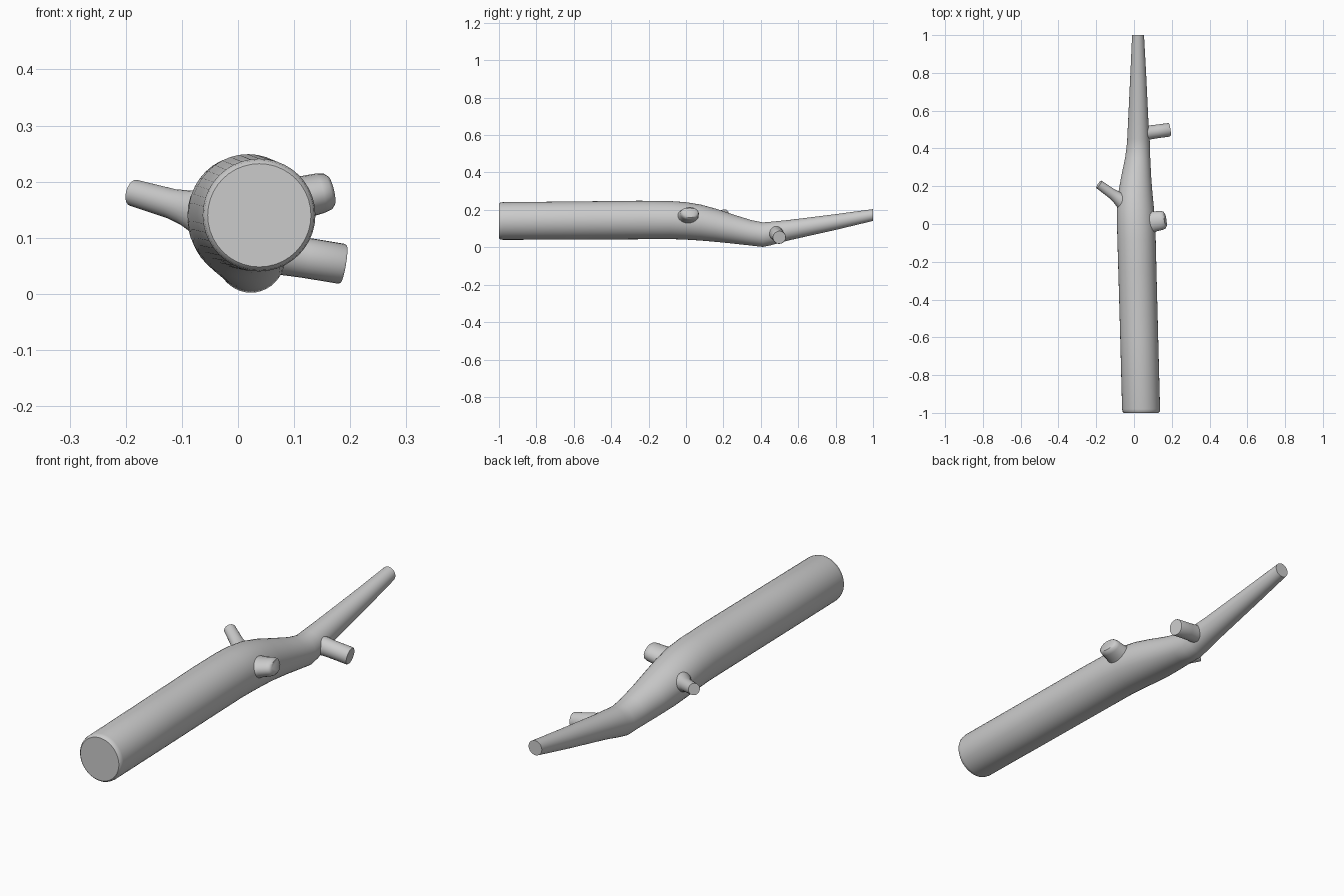
import bpy, bmesh, math
from mathutils import Vector

if "Cube" in bpy.data.objects:
    bpy.data.objects.remove(bpy.data.objects["Cube"])


def loft(name, rings, cap_start=True):
    """Skin a list of rings (lists of points) and cap the ends."""
    bm = bmesh.new()
    loops = [[bm.verts.new(p) for p in r] for r in rings]
    n = len(loops[0])
    for a, b in zip(loops, loops[1:]):
        for i in range(n):
            j = (i + 1) % n
            bm.faces.new((a[i], a[j], b[j], b[i]))
    if cap_start:
        bm.faces.new(loops[0])
    bm.faces.new(loops[-1])
    bmesh.ops.recalc_face_normals(bm, faces=bm.faces[:])
    me = bpy.data.meshes.new(name)
    bm.to_mesh(me)
    bm.free()
    ob = bpy.data.objects.new(name, me)
    bpy.context.collection.objects.link(ob)
    bpy.ops.object.select_all(action='DESELECT')
    ob.select_set(True)
    bpy.context.view_layer.objects.active = ob
    bpy.ops.object.shade_smooth_by_angle(angle=math.radians(40))
    return ob


def ring(c, u, v, ru, rv, n):
    c = Vector(c)
    return [c + u * ru * math.cos(2 * math.pi * i / n) + v * rv * math.sin(2 * math.pi * i / n)
            for i in range(n)]


# Trunk: y, left x, right x, bottom z, top z
sections = [
    (-1.0, -0.054, 0.130, 0.048, 0.232),
    (-0.994, -0.060, 0.136, 0.042, 0.238),
    (-0.98, -0.063, 0.138, 0.040, 0.241),
    (-0.60, -0.073, 0.128, 0.041, 0.245),
    (-0.25, -0.083, 0.119, 0.043, 0.249),
    (-0.08, -0.088, 0.115, 0.044, 0.247),
    (0.0, -0.090, 0.112, 0.041, 0.241),
    (0.08, -0.090, 0.106, 0.036, 0.228),
    (0.16, -0.084, 0.098, 0.029, 0.206),
    (0.25, -0.068, 0.091, 0.020, 0.176),
    (0.35, -0.047, 0.086, 0.009, 0.145),
    (0.41, -0.039, 0.085, 0.002, 0.133),
    (0.45, -0.036, 0.083, 0.010, 0.136),
    (0.55, -0.031, 0.076, 0.037, 0.146),
    (0.80, -0.019, 0.064, 0.093, 0.177),
    (1.0, -0.010, 0.053, 0.141, 0.204),
]
X, Z = Vector((1, 0, 0)), Vector((0, 0, 1))
loft("trunk", [ring(((l + r) / 2, y, (b + t) / 2), X, Z, (r - l) / 2, (t - b) / 2, 40)
               for y, l, r, b, t in sections])


def branch(name, base, tip, profile, wide=1.0, n=24):
    """profile: (fraction along the axis, radius); wide stretches it sideways."""
    base, tip = Vector(base), Vector(tip)
    axis = (tip - base).normalized()
    side = axis.cross(Z).normalized()
    up = side.cross(axis)
    return loft(name, [ring(base.lerp(tip, f), side, up, r * wide, r, n) for f, r in profile],
                cap_start=False)


# Rounded stub on the right
branch("knot_stub", (0.085, 0.010, 0.165), (0.166, 0.022, 0.184),
       [(0, 0.044), (0.35, 0.038), (0.75, 0.036), (0.92, 0.033), (1, 0.026)], wide=1.4)
# Slim twig on the left, flared where it leaves the trunk
branch("left_twig", (-0.060, 0.120, 0.144), (-0.186, 0.210, 0.180),
       [(0, 0.044), (0.25, 0.032), (0.45, 0.027), (1, 0.024)])
# Cut twig on the right, near the bend
branch("right_twig", (0.055, 0.481, 0.075), (0.188, 0.499, 0.053),
       [(0, 0.040), (0.25, 0.037), (0.5, 0.036), (0.97, 0.036), (1, 0.034)])
